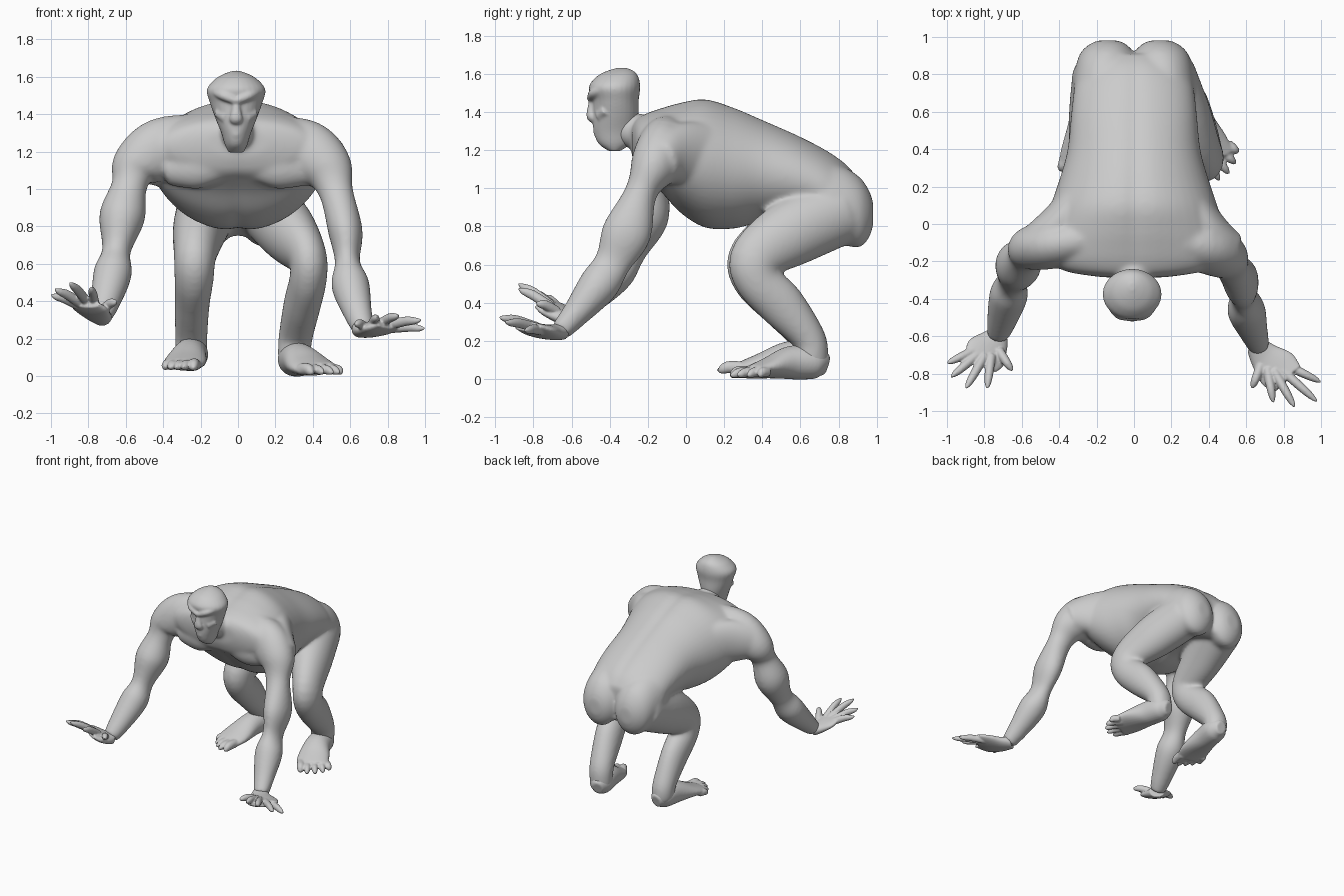
import bpy, bmesh, math
from mathutils import Vector

X, Y, Z = Vector((1, 0, 0)), Vector((0, 1, 0)), Vector((0, 0, 1))


def spline(a, b, c, d, t):
    return 0.5 * (2*b + (c-a)*t + (2*a-5*b+4*c-d)*t*t + (3*b-a-3*c+d)*t**3)


def loft(bm, stations, ref=X, fixed=None, groove=0.0, steps=5, sides=28):
    """Closed tube through (x, y, z, radius along ref, other radius)."""
    s = [stations[0]] + list(stations) + [stations[-1]]
    pts = []
    for i in range(1, len(s) - 2):
        for k in range(steps):
            pts.append([spline(*q, k / steps) for q in zip(*s[i-1:i+3])])
    pts.append(list(stations[-1]))
    rings = []
    for i, p in enumerate(pts):
        a, b = pts[max(i-1, 0)], pts[min(i+1, len(pts)-1)]
        t = fixed or (Vector(b[:3]) - Vector(a[:3])).normalized()
        u = (ref - t * ref.dot(t)).normalized()
        v = t.cross(u)
        ring = []
        for j in range(sides):
            w = 2 * math.pi * j / sides
            g = 1 - groove * math.exp(-(math.cos(w) / 0.12) ** 2)
            ring.append(bm.verts.new(Vector(p[:3]) + u*p[3]*math.cos(w) + v*p[4]*g*math.sin(w)))
        rings.append(ring)
    faces = [bm.faces.new(rings[0]), bm.faces.new(rings[-1])]
    for r, q in zip(rings, rings[1:]):
        for j in range(sides):
            k = (j + 1) % sides
            faces.append(bm.faces.new((r[j], r[k], q[k], q[j])))
    bmesh.ops.recalc_face_normals(bm, faces=faces)


def skin(name, bm, voxel, smooth):
    """Fuse overlapping lofts into one smooth surface."""
    me = bpy.data.meshes.new(name)
    bm.to_mesh(me)
    bm.free()
    ob = bpy.data.objects.new(name, me)
    bpy.context.collection.objects.link(ob)
    r = ob.modifiers.new("fuse", 'REMESH')
    r.mode, r.voxel_size, r.use_smooth_shade = 'VOXEL', voxel, True
    m = ob.modifiers.new("soften", 'SMOOTH')
    m.factor, m.iterations = 0.5, smooth


def digit(bm, base, tip, r):
    b, t = Vector(base), Vector(tip)
    m = b.lerp(t, 0.55) + Z * r * 0.3
    loft(bm, [(*b, r, r), (*m, r, r * 0.9), (*b.lerp(t, 0.85), r*0.7, r*0.65), (*t, r*0.15, r*0.15)],
         ref=Z, steps=3, sides=12)


# torso: cross-sections from chest to rump (y, z, half width, half height)
body = bmesh.new()
torso = [(-.285, 1.25, .17, .08), (-.255, 1.23, .36, .14), (-.2, 1.22, .45, .18),
         (-.13, 1.20, .48, .225), (-.03, 1.16, .48, .295), (.1, 1.13, .445, .345),
         (.25, 1.105, .395, .325), (.4, 1.09, .355, .275), (.6, 1.05, .335, .225),
         (.75, .985, .315, .21), (.85, .93, .27, .19), (.91, .9, .2, .14)]
loft(body, [(0, *s) for s in torso], fixed=Y, groove=.05, sides=48)
# pectorals, shoulder blades, buttocks, neck
for s in (-1, 1):
    loft(body, [(s*.08, -.19, 1.13, .08, .06), (s*.22, -.175, 1.12, .12, .085),
                (s*.38, -.15, 1.11, .09, .08)], ref=Z)
    w = .05 if s < 0 else 0
    loft(body, [(s*(.52 + w), -.13, 1.14, .11, .09), (s*(.44 + w), -.07, 1.17, .15, .1),
                (s*(.36 + w/2), .03, 1.18, .17, .1), (s*.26, .18, 1.17, .16, .1),
                (s*.2, .3, 1.15, .1, .08)], ref=Z)
    loft(body, [(s*.08, -.12, 1.32, .08, .08), (s*.22, -.1, 1.3, .1, .11),
                (s*.38, -.1, 1.24, .12, .12)], ref=Z)
    loft(body, [(s*.15, .5, 1.0, .1, .1), (s*.16, .7, .95, .16, .19), (s*.155, .82, .91, .16, .205),
                (s*.145, .91, .875, .145, .185), (s*.14, .96, .865, .1, .125), (s*.14, .982, .865, .05, .06)],
         fixed=Y)
loft(body, [(0, -.1, 1.28, .16, .12), (0, -.22, 1.285, .11, .1), (-.01, -.34, 1.33, .075, .09)])
# arms
loft(body, [(.2, -.08, 1.22, .11, .16), (.36, -.12, 1.2, .135, .17), (.475, -.17, 1.11, .125, .14),
            (.525, -.235, .98, .085, .092), (.575, -.31, .77, .13, .092), (.585, -.385, .61, .097, .067),
            (.6, -.46, .49, .105, .102), (.64, -.58, .34, .073, .078), (.67, -.66, .25, .055, .058)], ref=Y)
loft(body, [(-.2, -.07, 1.23, .11, .17), (-.41, -.11, 1.21, .125, .17), (-.545, -.13, 1.12, .12, .135),
            (-.58, -.17, 1.02, .09, .095), (-.62, -.22, .85, .13, .123), (-.65, -.3, .67, .092, .077),
            (-.67, -.38, .55, .105, .103), (-.71, -.53, .39, .073, .078), (-.73, -.6, .32, .055, .058)], ref=Y)
# legs
loft(body, [(.17, .8, .88, .16, .18), (.27, .56, .77, .15, .178), (.37, .37, .64, .105, .138),
            (.375, .375, .52, .1, .12), (.345, .5, .39, .1, .122), (.31, .64, .22, .092, .09),
            (.3, .66, .12, .088, .088), (.295, .66, .06, .08, .08)])
loft(body, [(-.17, .8, .88, .16, .18), (-.21, .56, .77, .14, .178), (-.23, .36, .64, .113, .138),
            (-.235, .365, .52, .105, .12), (-.245, .5, .39, .094, .122), (-.25, .63, .22, .087, .09),
            (-.25, .65, .14, .085, .088), (-.25, .65, .09, .075, .08)])
skin("body", body, .011, 22)

# feet with toes
foot = bmesh.new()
loft(foot, [(.28, .74, .07, .04, .05), (.295, .68, .085, .085, .085), (.33, .55, .085, .098, .088),
            (.38, .43, .058, .12, .055), (.43, .34, .036, .115, .034)])
for i, (x, y) in enumerate([(.40, .23), (.46, .23), (.51, .265), (.545, .32), (.56, .38)]):
    digit(foot, (.34 + .04*i, .33 + .025*i, .035), (x, y, .02), .033 if i == 0 else .027)
skin("left_foot", foot, .008, 5)
foot = bmesh.new()
loft(foot, [(-.24, .73, .1, .04, .05), (-.245, .66, .115, .085, .085), (-.26, .53, .11, .092, .085),
            (-.28, .38, .08, .112, .05), (-.3, .29, .06, .102, .032)])
for i, (x, y) in enumerate([(-.24, .165), (-.29, .16), (-.33, .19), (-.365, .23), (-.395, .28)]):
    digit(foot, (-.23 - .035*i, .29 + .018*i, .06), (x, y, .045), .033 if i == 0 else .027)
skin("right_foot", foot, .008, 5)

# head: skull, brow, nose, mouth
head = bmesh.new()
skull = [(-.375, 1.195, .04, .03), (-.375, 1.235, .06, .085), (-.375, 1.3, .08, .11),
         (-.37, 1.38, .112, .12), (-.37, 1.46, .14, .122), (-.375, 1.53, .157, .135),
         (-.36, 1.585, .115, .11), (-.345, 1.615, .065, .07), (-.335, 1.632, .015, .02)]
loft(head, [(-.01, *s) for s in skull], fixed=Z)
for s in (-1, 1):
    loft(head, [(-.01 + s*.125, -.42, 1.525, .02, .02), (-.01 + s*.07, -.48, 1.50, .026, .028),
                (-.01, -.5, 1.47, .02, .02)], ref=Z)
    loft(head, [(-.01 + s*.1, -.42, 1.41, .025, .025), (-.01 + s*.055, -.46, 1.38, .03, .02)], ref=Z)
loft(head, [(-.01, -.48, 1.49, .018, .02), (-.01, -.495, 1.42, .025, .022),
            (-.01, -.495, 1.375, .036, .026), (-.01, -.475, 1.35, .025, .015)])
loft(head, [(-.05, -.44, 1.3, .025, .02), (-.01, -.465, 1.3, .035, .022), (.03, -.44, 1.3, .025, .02)], ref=Z)
skin("head", head, .007, 9)

# hands: palm and five fingers
hands = [("left_hand", [(.65, -.645, .25, .055, .045), (.7, -.71, .245, .085, .04),
                        (.765, -.775, .255, .115, .035), (.82, -.83, .275, .1, .024)], (.7, -.7, .25),
          [(.63, -.88, .28), (.745, -.955, .315), (.86, -.98, .325), (.98, -.95, .3), (1.0, -.845, .255)]),
         ("right_hand", [(-.72, -.59, .31, .055, .045), (-.75, -.635, .325, .085, .04),
                         (-.79, -.69, .36, .115, .035), (-.82, -.735, .39, .1, .024)], (-.755, -.63, .335),
          [(-.65, -.785, .4), (-.785, -.88, .475), (-.9, -.88, .5), (-.98, -.82, .465), (-1.0, -.745, .435)])]
for name, palm, wrist, tips in hands:
    bm = bmesh.new()
    loft(bm, palm, ref=X + Y if palm[0][0] > 0 else X - Y)
    for tip in tips:
        digit(bm, Vector(wrist).lerp(Vector(tip), .3), tip, .026)
    skin(name, bm, .006, 3)
